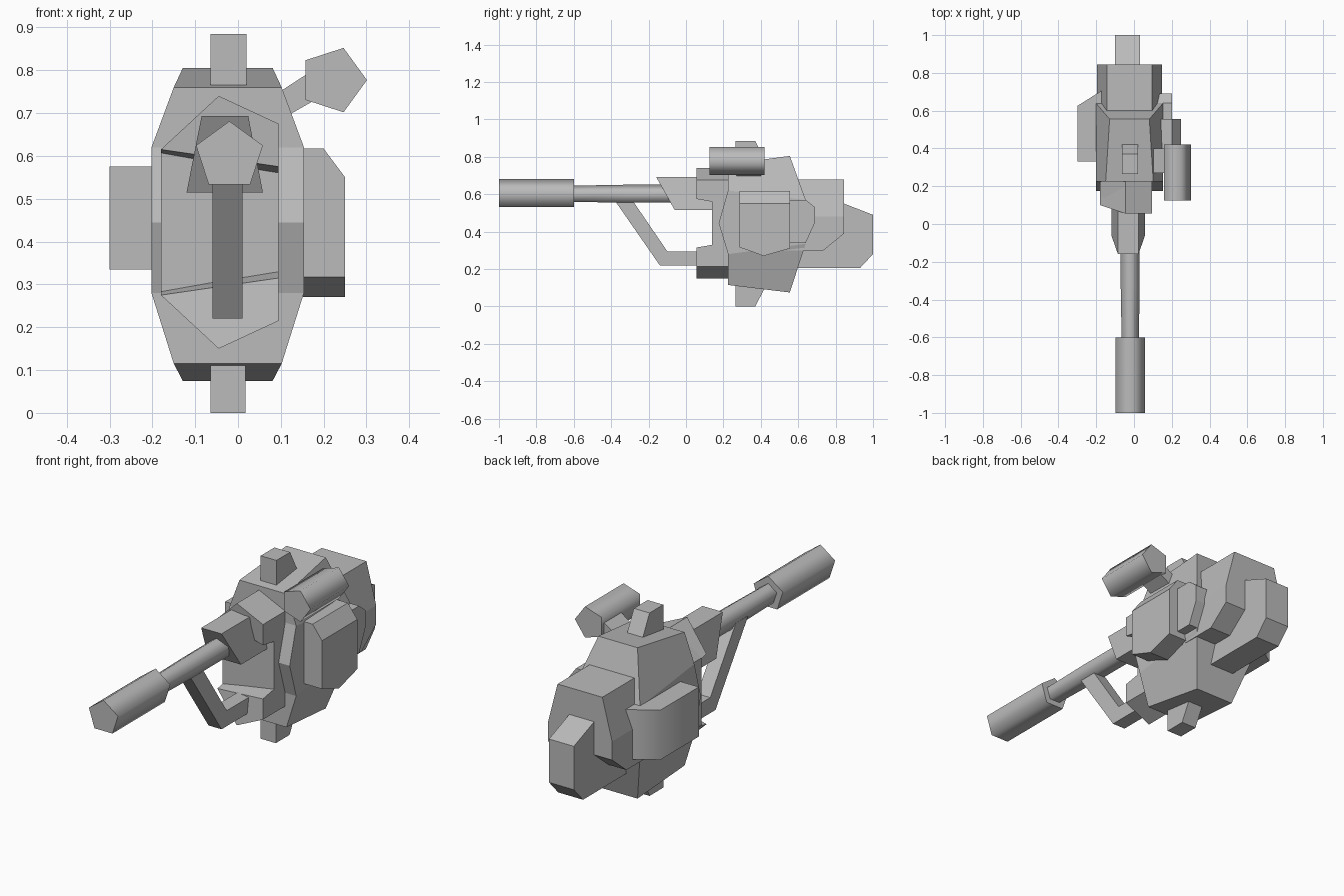
import bpy, bmesh, math
from mathutils import Matrix

cube = bpy.data.objects.get("Cube")
if cube:
    bpy.data.objects.remove(cube, do_unlink=True)

grey = bpy.data.materials.new("plain grey")
grey.use_nodes = True
grey.diffuse_color = (0.5, 0.5, 0.5, 1)
grey.node_tree.nodes["Principled BSDF"].inputs["Base Color"].default_value = (0.5, 0.5, 0.5, 1)

CX = -0.024   # centre line of the hull
MID = 0.445   # height of the hull's symmetry plane


def finish(name, bm, smooth=None):
    bmesh.ops.recalc_face_normals(bm, faces=bm.faces)
    mesh = bpy.data.meshes.new(name)
    bm.to_mesh(mesh)
    bm.free()
    mesh.materials.append(grey)
    ob = bpy.data.objects.new(name, mesh)
    bpy.context.collection.objects.link(ob)
    if smooth:
        bpy.ops.object.select_all(action='DESELECT')
        ob.select_set(True)
        bpy.context.view_layer.objects.active = ob
        bpy.ops.object.shade_smooth_by_angle(angle=math.radians(smooth))
    return ob


def loft(name, rings, smooth=None):
    """Skin a list of equal-length point rings and cap both ends."""
    bm = bmesh.new()
    rows = [[bm.verts.new(p) for p in ring] for ring in rings]
    n = len(rows[0])
    for a, b in zip(rows, rows[1:]):
        for i in range(n):
            j = (i + 1) % n
            bm.faces.new((a[i], a[j], b[j], b[i]))
    bm.faces.new(rows[0])
    bm.faces.new(rows[-1])
    return finish(name, bm, smooth)


def side_prism(name, yz, x0, x1):
    return loft(name, [[(x, y, z) for y, z in yz] for x in (x0, x1)])


def pentagon_tube(name, x, z, stations, turn):
    """Five-sided tube along y; stations are (y, radius)."""
    rings = []
    for y, r in stations:
        angles = [turn + math.tau * i / 5 for i in range(5)]
        rings.append([(x + r * math.cos(a), y, z + r * math.sin(a)) for a in angles])
    return loft(name, rings, 80)


def stacked(name, levels):
    """Block from levels of (front y, front z, half width, back y, back z, half width)."""
    loft(name, [[(CX - hf, yf, zf), (CX + hf, yf, zf), (CX + hb, yb, zb), (CX - hb, yb, zb)]
                for yf, zf, hf, yb, zb, hb in levels])


# Hull and rear housing
stacked("hull", [
    (0.225, 0.115, 0.126, 0.555, 0.075, 0.105),
    (0.225, 0.28, 0.178, 0.64, 0.335, 0.178),
    (0.175, 0.445, 0.178, 0.64, 0.445, 0.178),
    (0.225, 0.62, 0.178, 0.64, 0.57, 0.178),
    (0.225, 0.76, 0.126, 0.555, 0.805, 0.105)])
stacked("rear_housing", [
    (0.50, 0.30, 0.172, 0.735, 0.30, 0.172),
    (0.50, 0.39, 0.172, 0.845, 0.39, 0.172),
    (0.50, 0.48, 0.172, 0.845, 0.48, 0.172),
    (0.50, 0.68, 0.12, 0.845, 0.68, 0.12)])
side_prism("tail_block", [(0.55, 0.205), (0.93, 0.205), (1.0, 0.28), (1.0, 0.49),
                          (0.845, 0.55), (0.55, 0.55)], -0.10, 0.033)

# Front cowl: a recessed plate between two matching jaws
plate = [(-0.18, 0.285), (-0.045, 0.15), (0.095, 0.215),
         (0.095, 0.675), (-0.045, 0.74), (-0.18, 0.61)]
loft("cowl_plate", [[(x, y, z) for x, z in plate] for y in (0.14, 0.26)])
for name, flip in (("upper_jaw", False), ("lower_jaw", True)):
    front = [(-0.045, 0.055, 0.74), (0.095, 0.055, 0.675), (0.095, 0.055, 0.575), (-0.18, 0.10, 0.615)]
    back = [(-0.045, 0.2, 0.74), (0.095, 0.2, 0.675), (0.095, 0.2, 0.55), (-0.18, 0.2, 0.595)]
    if flip:
        front, back = ([(x, y, 2 * MID - z) for x, y, z in r] for r in (front, back))
    loft(name, [front, back])

# Gun mount with a raked front
loft("gun_mount", [[(-0.085, yt, 0.693), (0.024, yt, 0.693), (0.058, yb, 0.515), (-0.12, yb, 0.515)]
                   for yt, yb in ((-0.16, -0.06), (0.2, 0.2))])

# Barrel and muzzle
pentagon_tube("barrel", -0.02, 0.598, [(-0.65, 0.047), (-0.33, 0.053), (0.1, 0.053)], math.pi / 2)
pentagon_tube("muzzle", -0.02, 0.599, [(-1.0, 0.082), (-0.6, 0.082)], math.pi / 2)

# Bent strut under the barrel
side_prism("barrel_strut", [(-0.39, 0.58), (-0.14, 0.22), (0.1, 0.22), (0.1, 0.295),
                            (-0.10, 0.295), (-0.295, 0.58)], -0.06, 0.01)

# Pivot lugs, mirrored top and bottom
lug = [(0.265, 0.75), (0.265, 0.885), (0.37, 0.885), (0.435, 0.76)]
side_prism("top_lug", lug, -0.064, 0.02)
side_prism("bottom_lug", [(y, 2 * MID - z - 0.005) for y, z in lug], -0.064, 0.017)

# Left side pod, chamfered along its upper edge
pod = [(0.285, 0.317), (0.415, 0.27), (0.555, 0.31)]
loft("left_pod", [
    [(x, y, z) for y, z in pod] + [(x, 0.555, top), (x, 0.285, top)]
    for x, top in ((0.10, 0.617), (0.20, 0.617), (0.25, 0.55))])
side_prism("left_pod_rear", [(0.5, 0.34), (0.64, 0.34), (0.69, 0.45), (0.69, 0.53),
                             (0.64, 0.57), (0.5, 0.57)], 0.10, 0.20)

# Right side box, tapering to the rear
box = [(-0.13, 0.33), (-0.30, 0.33), (-0.30, 0.625), (-0.165, 0.71), (-0.13, 0.71)]
loft("right_box", [[(x, y, z) for x, y in box] for z in (0.335, 0.575)], 60)

# Sight tube on its arm
pentagon_tube("sight_tube", 0.222, 0.777, [(0.125, 0.079), (0.42, 0.079)], 0)
arm = [(0.09, 0.745), (0.19, 0.81), (0.2, 0.742), (0.10, 0.685)]
loft("sight_arm", [[(x, y, z) for x, z in arm] for y in (0.27, 0.40)])
